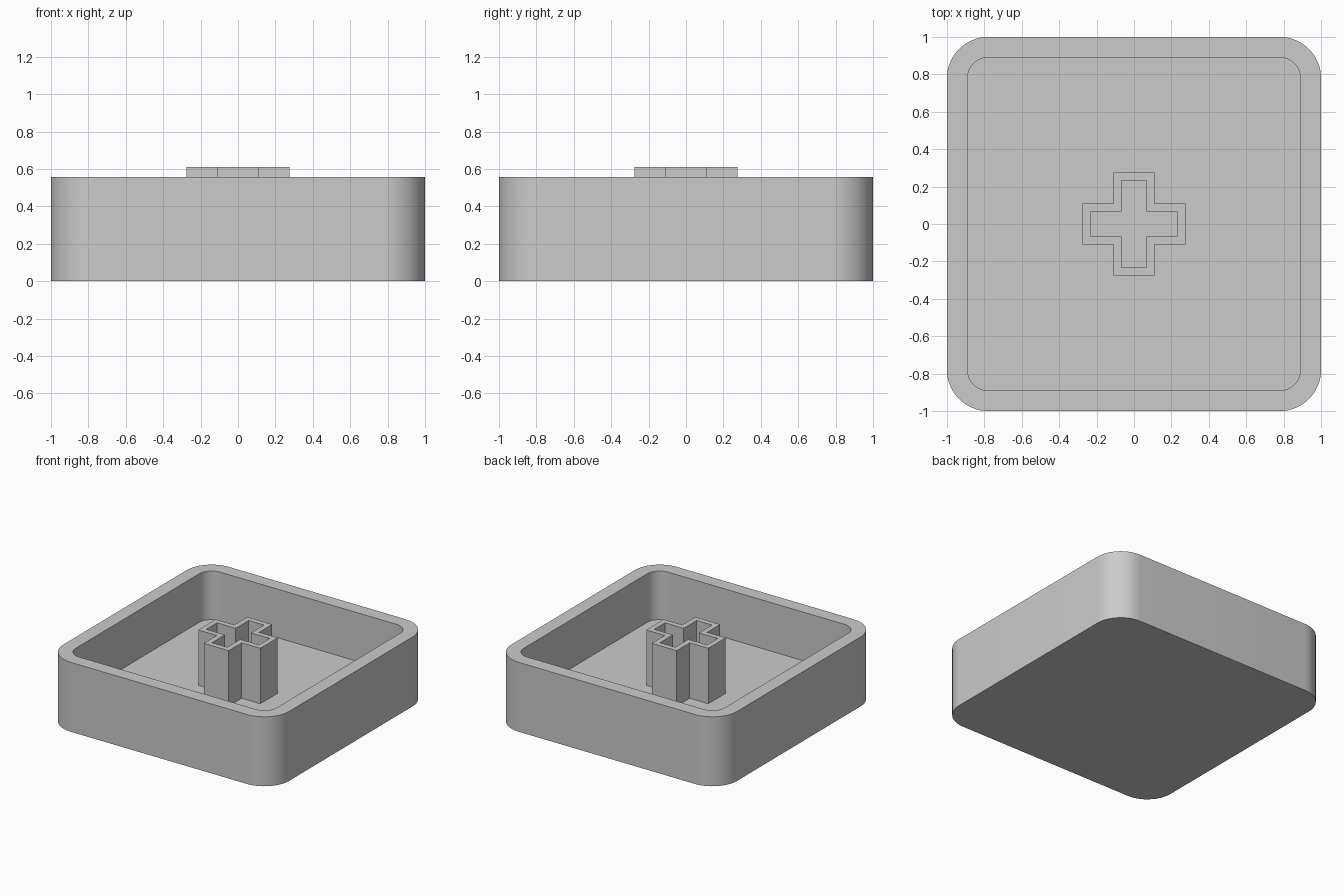
import bpy
import bmesh
import math

cube = bpy.data.objects.get("Cube")
if cube:
    bpy.data.objects.remove(cube, do_unlink=True)

HEIGHT, FLOOR, STEM_TOP = 0.556, 0.167, 0.611
CORNER_CENTRE = 0.78

# Single flat colour
grey = bpy.data.materials.new("light_grey")
grey.use_nodes = True
colour = (0.6, 0.6, 0.6, 1)
grey.diffuse_color = colour
grey.node_tree.nodes["Principled BSDF"].inputs["Base Color"].default_value = colour


def rounded_square(half, steps=16):
    """Outline whose corner arcs share fixed centres."""
    radius = half - CORNER_CENTRE
    points = []
    for quarter in range(4):
        middle = math.radians(45 + 90 * quarter)
        cx = math.copysign(CORNER_CENTRE, math.cos(middle))
        cy = math.copysign(CORNER_CENTRE, math.sin(middle))
        for i in range(steps + 1):
            a = math.pi / 2 * (quarter + i / steps)
            points.append((cx + radius * math.cos(a), cy + radius * math.sin(a)))
    return points


def cross(reach, half):
    """Plus-shaped outline, one arm corner turned four times."""
    points = []
    for _ in range(4):
        points += [(reach, -half), (reach, half), (half, half)]
        # Turn the finished points so the next arm is added on the right
        points = [(y, -x) for x, y in points]
    return points


def build(name, rings, capped):
    """Skin a stack of matching outlines given as (outline, z)."""
    bm = bmesh.new()
    loops = [[bm.verts.new((x, y, z)) for x, y in outline] for outline, z in rings]
    n = len(loops[0])
    for low, high in zip(loops, loops[1:]):
        for i in range(n):
            j = (i + 1) % n
            bm.faces.new((low[i], low[j], high[j], high[i]))
    if capped:
        bm.faces.new(loops[0][::-1])
        bm.faces.new(loops[-1])
    mesh = bpy.data.meshes.new(name)
    bm.to_mesh(mesh)
    bm.free()
    mesh.materials.append(grey)
    obj = bpy.data.objects.new(name, mesh)
    bpy.context.collection.objects.link(obj)
    bpy.ops.object.select_all(action="DESELECT")
    obj.select_set(True)
    bpy.context.view_layer.objects.active = obj
    bpy.ops.object.shade_smooth_by_angle(angle=math.radians(30))
    return obj


# Open tray with rounded corners
outer, inner = rounded_square(1.0), rounded_square(0.89)
build("tray", [(outer, 0), (outer, HEIGHT), (inner, HEIGHT), (inner, FLOOR)], True)

# Hollow cross-shaped stem standing on the tray floor
stem_outer, stem_inner = cross(0.275, 0.11), cross(0.233, 0.068)
build("cross_stem", [(stem_outer, FLOOR), (stem_outer, STEM_TOP),
                     (stem_inner, STEM_TOP), (stem_inner, FLOOR)], False)
